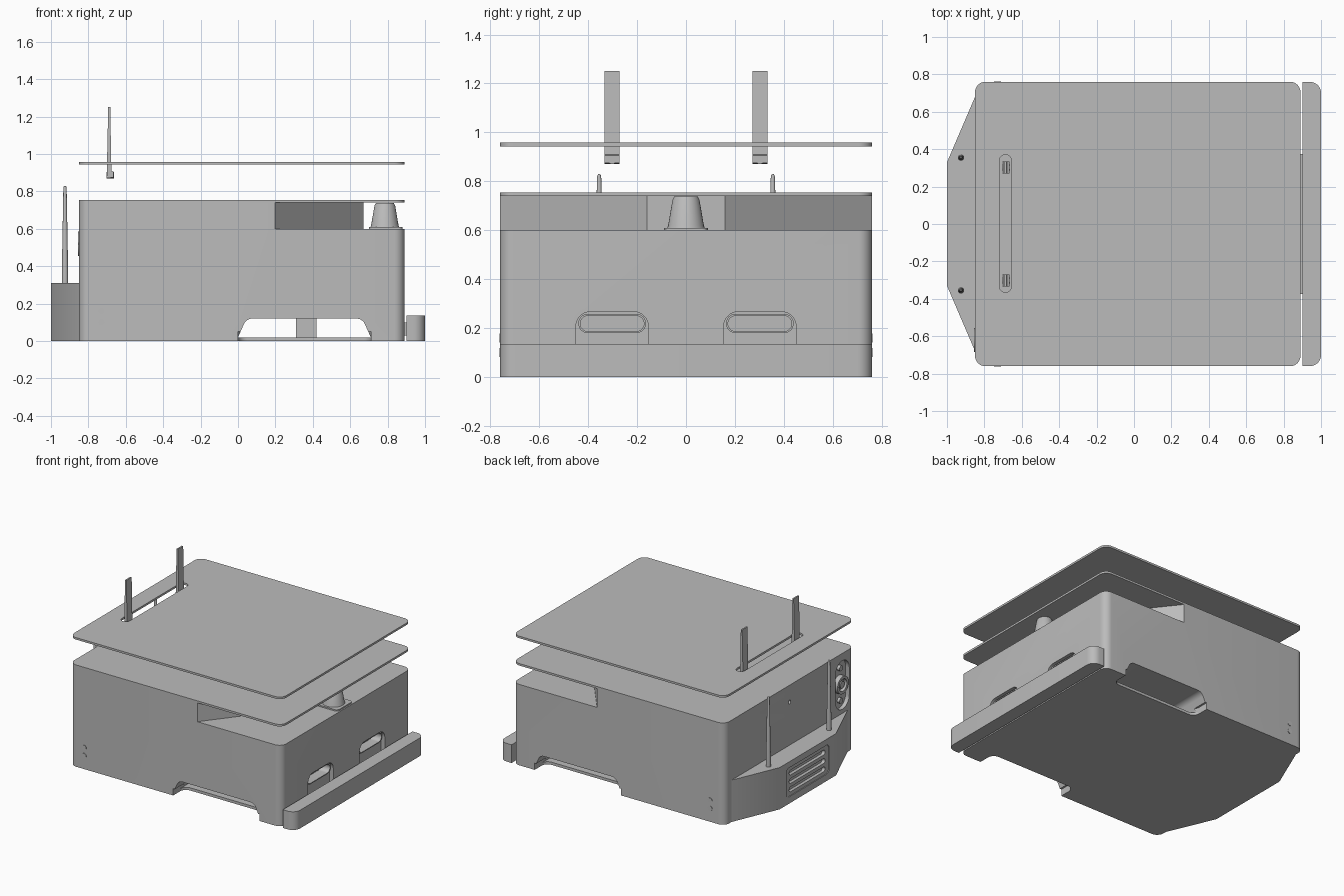
import bpy, bmesh, math
from mathutils import Vector

if bpy.data.objects.get("Cube"):
    bpy.data.objects.remove(bpy.data.objects["Cube"])

grey = bpy.data.materials.new("plain grey")
grey.use_nodes = True
COLOUR = (0.5, 0.5, 0.5, 1)
grey.diffuse_color = COLOUR
grey.node_tree.nodes["Principled BSDF"].inputs["Base Color"].default_value = COLOUR


def finish(name, bm):
    bmesh.ops.recalc_face_normals(bm, faces=bm.faces)
    mesh = bpy.data.meshes.new(name)
    bm.to_mesh(mesh)
    bm.free()
    mesh.materials.append(grey)
    ob = bpy.data.objects.new(name, mesh)
    bpy.context.collection.objects.link(ob)
    return ob


def fillet(points, radii, steps=8):
    """Round the corners of an outline with quadratic arcs."""
    out = []
    for i, p in enumerate(points):
        p = Vector(p)
        r = radii[i] if isinstance(radii, (list, tuple)) else radii
        if r <= 0:
            out.append(p)
            continue
        a = (Vector(points[i - 1]) - p).normalized()
        b = (Vector(points[(i + 1) % len(points)]) - p).normalized()
        half = a.angle(b) / 2
        centre = p + (a + b).normalized() * r / math.sin(half)
        start = p + a * r / math.tan(half) - centre
        end = p + b * r / math.tan(half) - centre
        sweep = start.angle_signed(end)
        for k in range(steps + 1):
            t = -sweep * k / steps
            c, s = math.cos(t), math.sin(t)
            out.append(centre + Vector((start.x * c - start.y * s, start.x * s + start.y * c)))
    return out


def rect(u0, u1, v0, v1, r=0.0):
    return fillet([(u0, v0), (u1, v0), (u1, v1), (u0, v1)], r)


def prism(name, outline, lo, hi, axis="z"):
    """Extrude an outline along an axis."""
    place = {"x": lambda u, v, w: (w, u, v),
             "y": lambda u, v, w: (u, w, v),
             "z": lambda u, v, w: (u, v, w)}[axis]
    bm = bmesh.new()
    rings = [[bm.verts.new(place(p[0], p[1], w)) for p in outline] for w in (lo, hi)]
    n = len(outline)
    for ring in rings:
        bm.faces.new(ring)
    for i in range(n):
        j = (i + 1) % n
        bm.faces.new((rings[0][i], rings[0][j], rings[1][j], rings[1][i]))
    return finish(name, bm)


def lathe(name, profile, x, y, sides=32):
    """Turn a radius/height profile around a vertical line."""
    bm = bmesh.new()
    rings = [[bm.verts.new((x + r * math.cos(math.tau * k / sides),
                            y + r * math.sin(math.tau * k / sides), z))
              for k in range(sides)] for r, z in profile]
    for low, high in zip(rings, rings[1:]):
        for k in range(sides):
            j = (k + 1) % sides
            bm.faces.new((low[k], low[j], high[j], high[k]))
    bm.faces.new(rings[0])
    bm.faces.new(rings[-1])
    return finish(name, bm)


def cut(ob, *cutters):
    for c in cutters:
        mod = ob.modifiers.new("cut", "BOOLEAN")
        mod.operation, mod.solver, mod.object = "DIFFERENCE", "EXACT", c
        bpy.context.view_layer.objects.active = ob
        bpy.ops.object.modifier_apply(modifier=mod.name)
        bpy.data.objects.remove(c)


def circle(u, v, r, n=20):
    return [(u + r * math.cos(math.tau * k / n), v + r * math.sin(math.tau * k / n)) for k in range(n)]


BACK, NOSE, SIDE = -0.85, 0.89, 0.76
plan = rect(BACK, NOSE, -SIDE, SIDE, 0.055)

# Main housing with the open sensor bay at its nose
body = prism("main_housing", plan, 0, 0.74)
bay = [(0.08, -0.91), (0.67, -0.16), (0.67, 0.16), (0.08, 0.91), (1.1, 0.91), (1.1, -0.91)]
cut(body, prism("bay_cutter", bay, 0.6, 0.8))

# Tunnel across the underside, open below at both sides
arch = fillet([(0, 0.02), (0.71, 0.02), (0.665, 0.12), (0.045, 0.12)], [0, 0, 0.05, 0.05])
cut(body, prism("tunnel_cutter", arch, -1, 1, "y"))
for s in (-1, 1):
    mouth = rect(0, 0.71, min(s * 0.63, s * 0.9), max(s * 0.63, s * 0.9), 0.05)
    cut(body, prism("mouth_cutter", mouth, -0.1, 0.05))
prism("tunnel_pillar", rect(0.31, 0.42, -0.3, 0.3), 0.015, 0.125)

# Nose pockets, each with a deeper rounded slot and a rim
for i, y in enumerate((-0.302, 0.302)):
    door = fillet([(y - 0.148, 0.03), (y + 0.148, 0.03), (y + 0.148, 0.267), (y - 0.148, 0.267)],
                  [0, 0, 0.06, 0.06])
    cut(body, prism("door_cutter", door, 0.86, 1, "x"))
    cut(body, prism("slot_cutter", rect(y - 0.13, y + 0.13, 0.187, 0.25, 0.031), 0.8, 1, "x"))
    rim = prism(f"pocket_rim_{i + 1}", rect(y - 0.138, y + 0.138, 0.18, 0.258, 0.038), 0.85, 0.875, "x")
    cut(rim, prism("rim_cutter", rect(y - 0.13, y + 0.13, 0.187, 0.25, 0.031), 0.8, 1, "x"))

# Tail panel: connector recess and a small hole
cut(body, prism("socket_cutter", rect(-0.7, -0.54, 0.34, 0.7, 0.079), -1, BACK + 0.03, "x"),
    prism("hole_cutter", circle(0, 0.63, 0.014), -1, BACK + 0.03, "x"))
dial = prism("connector_dial", circle(-0.62, 0.52, 0.065, 28), BACK - 0.005, BACK + 0.04, "x")
cut(dial, prism("dial_cutter", circle(-0.62, 0.52, 0.045, 28), -1, BACK + 0.02, "x"))
prism("connector_pin", circle(-0.62, 0.52, 0.025), BACK, BACK + 0.04, "x")
for z in (0.4, 0.64):
    prism("connector_stud", circle(-0.62, z, 0.02), BACK + 0.01, BACK + 0.04, "x")

# Small discs low on both flanks
for s in (-1, 1):
    for z in (0.1, 0.16):
        prism("flank_disc", circle(-0.73, z, 0.018), s * 0.755, s * 0.763, "y")

# Lower deck and raised upper deck with a slot for the blades
prism("lower_deck", plan, 0.74, 0.755)
upper = prism("upper_deck", plan, 0.943, 0.958)
cut(upper, prism("deck_slot_cutter", rect(-0.72, -0.655, -0.365, 0.37, 0.032), 0.9, 1))

# Front bumper and its mount
prism("front_bumper", fillet([(0.9, -SIDE), (1, -SIDE), (1, SIDE), (0.9, SIDE)],
                             [0, 0.06, 0.06, 0]), 0, 0.135)
prism("bumper_mount", rect(0.88, 0.902, -0.375, 0.375), 0.03, 0.1)

# Rear box with three vent grooves
rear = prism("rear_box", [(BACK, -0.68), (BACK, 0.68), (-1, 0.33), (-1, -0.33)], 0, 0.31)
cut(rear, prism("panel_cutter", rect(-0.25, 0.25, 0.05, 0.265, 0.03), -1.1, -0.994, "x"))
for z in (0.095, 0.157, 0.22):
    cut(rear, prism("vent_cutter", rect(-0.21, 0.21, z - 0.018, z + 0.018, 0.017), -1.1, -0.97, "x"))

# Scanner in the bay
prism("scanner_base", rect(0.7, 0.88, -0.09, 0.09, 0.025), 0.598, 0.61)
lathe("scanner_cone", [(0.078, 0.605), (0.073, 0.62), (0.055, 0.725), (0.048, 0.737)], 0.785, 0)

# Whip aerials on the rear box, flat blade aerials through the upper deck
blade = [(-0.702, 0.87), (-0.665, 0.875), (-0.665, 0.905), (-0.677, 0.91),
         (-0.683, 1.25), (-0.694, 1.25)]
for i, s in enumerate((-1, 1)):
    lathe(f"whip_aerial_{i + 1}", [(0.017, 0.305), (0.017, 0.36), (0.009, 0.81), (0.007, 0.825), (0.003, 0.83)],
          -0.925, s * 0.355, 16)
    prism(f"blade_aerial_{i + 1}", blade, s * 0.302 - 0.031, s * 0.302 + 0.031, "y")
    prism(f"blade_hinge_{i + 1}", circle(s * 0.302, 0.887, 0.017), -0.704, -0.662, "x")

# Smooth the round surfaces and keep hard edges
for ob in bpy.context.scene.objects:
    ob.select_set(ob.type == "MESH")
bpy.context.view_layer.objects.active = body
bpy.ops.object.shade_smooth_by_angle(angle=math.radians(30))
